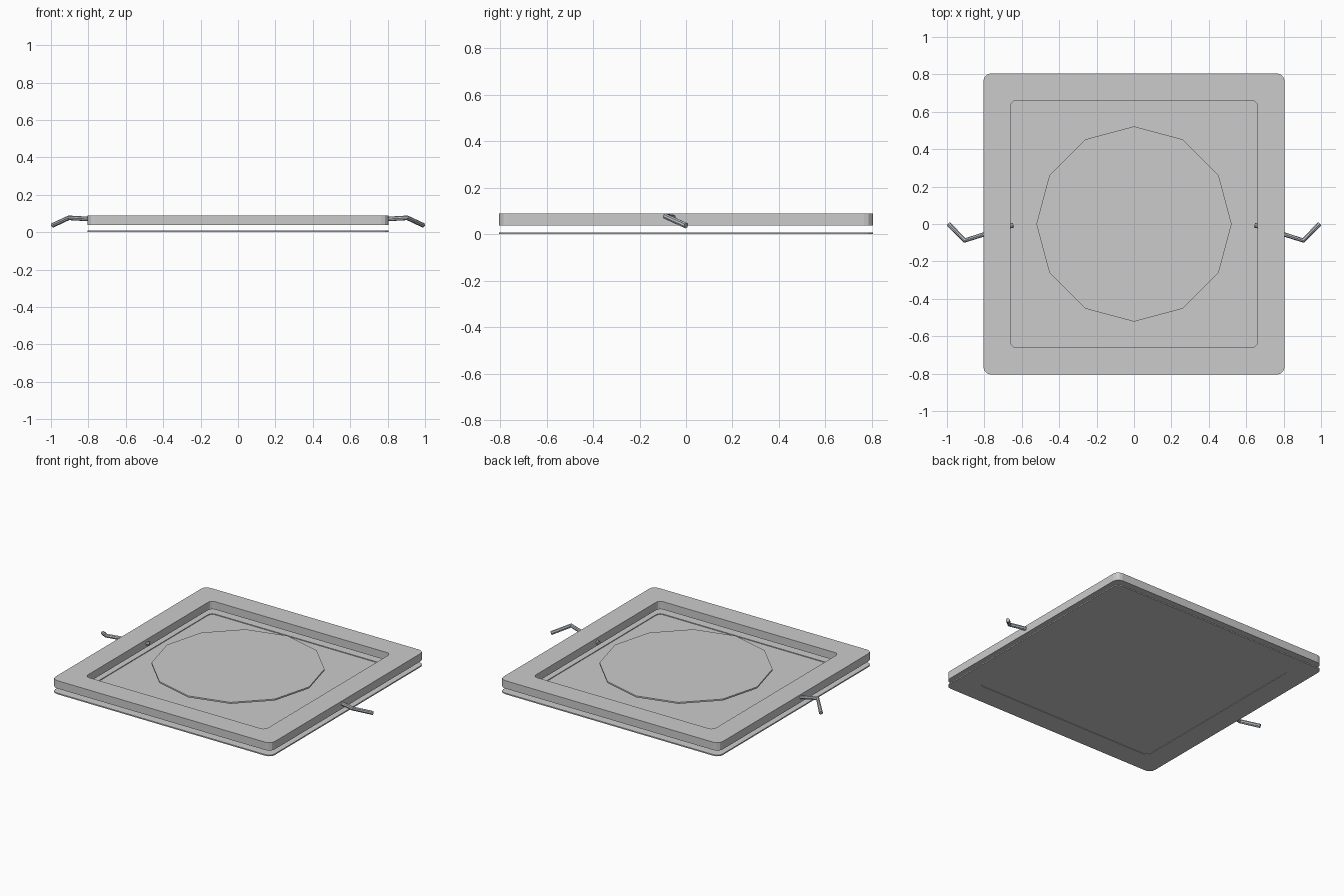
import bpy, bmesh
from math import sin, cos, pi

if "Cube" in bpy.data.objects:
    bpy.data.objects.remove(bpy.data.objects["Cube"])


def material(name, rgb):
    m = bpy.data.materials.new(name)
    m.diffuse_color = (*rgb, 1)
    m.use_nodes = True
    m.node_tree.nodes["Principled BSDF"].inputs["Base Color"].default_value = m.diffuse_color
    return m


def add_mesh(name, bm, mat=None):
    bmesh.ops.recalc_face_normals(bm, faces=bm.faces)
    me = bpy.data.meshes.new(name)
    bm.to_mesh(me)
    bm.free()
    ob = bpy.data.objects.new(name, me)
    bpy.context.collection.objects.link(ob)
    if mat:
        me.materials.append(mat)
    return ob


def rounded_square(h, r, seg=3):
    pts = []
    for q, (sx, sy) in enumerate([(1, 1), (-1, 1), (-1, -1), (1, -1)]):
        for i in range(seg + 1):
            a = (q + i / seg) * pi / 2
            pts.append((sx * (h - r) + r * cos(a), sy * (h - r) + r * sin(a)))
    return pts


def square_ring(name, outer, inner, z0, z1):
    # four matching loops joined into a closed square frame
    bm = bmesh.new()
    loops = [[bm.verts.new((x, y, z)) for x, y in pts]
             for pts, z in ((outer, z0), (outer, z1), (inner, z1), (inner, z0))]
    n = len(outer)
    for k in range(4):
        a, b = loops[k], loops[(k + 1) % 4]
        for i in range(n):
            j = (i + 1) % n
            bm.faces.new((a[i], a[j], b[j], b[i]))
    return add_mesh(name, bm)


panel_mat = material("panel_grey", (0.62, 0.605, 0.595))
metal_mat = material("handle_metal", (0.48, 0.52, 0.56))

outer = rounded_square(0.805, 0.04)
inner = rounded_square(0.66, 0.03)

# Upper frame and the thin rim beneath it
square_ring("upper_frame", outer, inner, 0.038, 0.09)
square_ring("base_rim", outer, inner, 0.0, 0.008)

# Flat panel filling the base rim
bm = bmesh.new()
bm.faces.new([bm.verts.new((x, y, 0.003)) for x, y in inner])
add_mesh("base_panel", bm, panel_mat)

# Twelve-sided thin disc held level with the frame
bpy.ops.mesh.primitive_cylinder_add(vertices=12, radius=0.522, depth=0.01,
                                    location=(0, 0, 0.08))
bpy.context.object.name = "disc"

# Bent wire handles passing through the frame
path = [(0.645, -0.006, 0.062), (0.905, -0.088, 0.077), (0.991, 0.0, 0.037)]
for side, s in (("right", 1), ("left", -1)):
    cu = bpy.data.curves.new(side + "_handle", 'CURVE')
    cu.dimensions = '3D'
    cu.bevel_depth = 0.0125
    cu.bevel_resolution = 2
    cu.use_fill_caps = True
    sp = cu.splines.new('POLY')
    sp.points.add(len(path) - 1)
    for p, (x, y, z) in zip(sp.points, path):
        p.co = (s * x, y, z, 1)
    sp.use_smooth = False
    cu.materials.append(metal_mat)
    ob = bpy.data.objects.new(side + "_handle", cu)
    bpy.context.collection.objects.link(ob)
    bpy.ops.object.select_all(action='DESELECT')
    ob.select_set(True)
    bpy.context.view_layer.objects.active = ob
    bpy.ops.object.convert(target='MESH')
